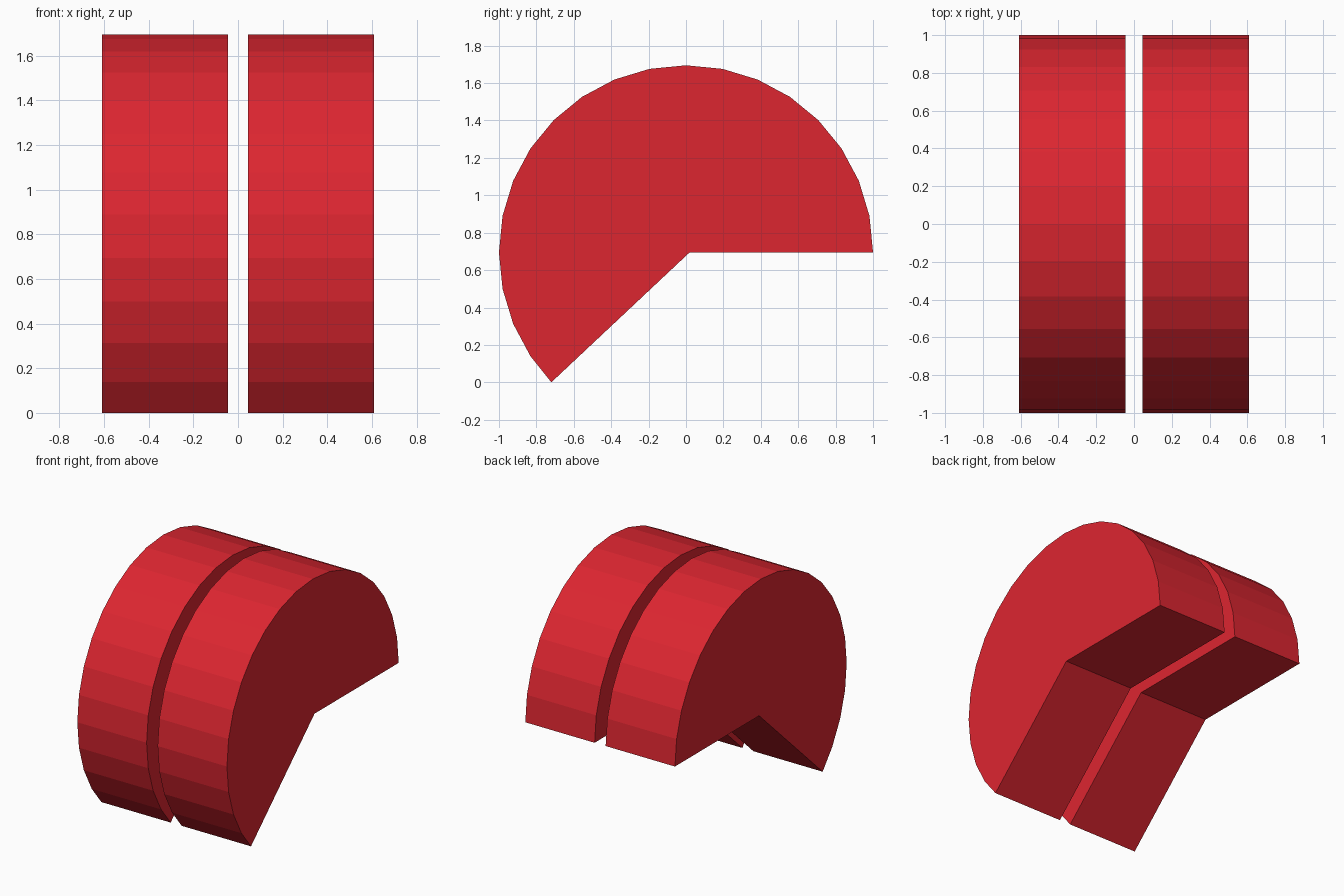
import bpy, bmesh, math

if "Cube" in bpy.data.objects:
    bpy.data.objects.remove(bpy.data.objects["Cube"])

CENTRE_Z, STEP = 0.695, math.tau / 32

red = bpy.data.materials.new("red")
red.diffuse_color = (0.72, 0.019, 0.03, 1)
red.use_nodes = True
red.node_tree.nodes["Principled BSDF"].inputs["Base Color"].default_value = red.diffuse_color

# Profile (y, z): 32-sided disc with a wedge cut out underneath
profile = [(math.cos(i * STEP), CENTRE_Z + math.sin(i * STEP)) for i in range(20)]
profile += [(-0.72, 0.0), (0.02, CENTRE_Z)]


def slab(name, x0, x1):
    """Extrude the profile along x."""
    bm = bmesh.new()
    face = bm.faces.new([bm.verts.new((x0, y, z)) for y, z in profile])
    ext = bmesh.ops.extrude_face_region(bm, geom=[face])
    moved = [g for g in ext["geom"] if isinstance(g, bmesh.types.BMVert)]
    bmesh.ops.translate(bm, verts=moved, vec=(x1 - x0, 0, 0))
    bmesh.ops.recalc_face_normals(bm, faces=bm.faces)
    mesh = bpy.data.meshes.new(name)
    bm.to_mesh(mesh)
    bm.free()
    mesh.materials.append(red)
    bpy.context.collection.objects.link(bpy.data.objects.new(name, mesh))


# Two separate halves with a narrow gap between them
slab("left_half", -0.61, -0.045)
slab("right_half", 0.045, 0.61)
